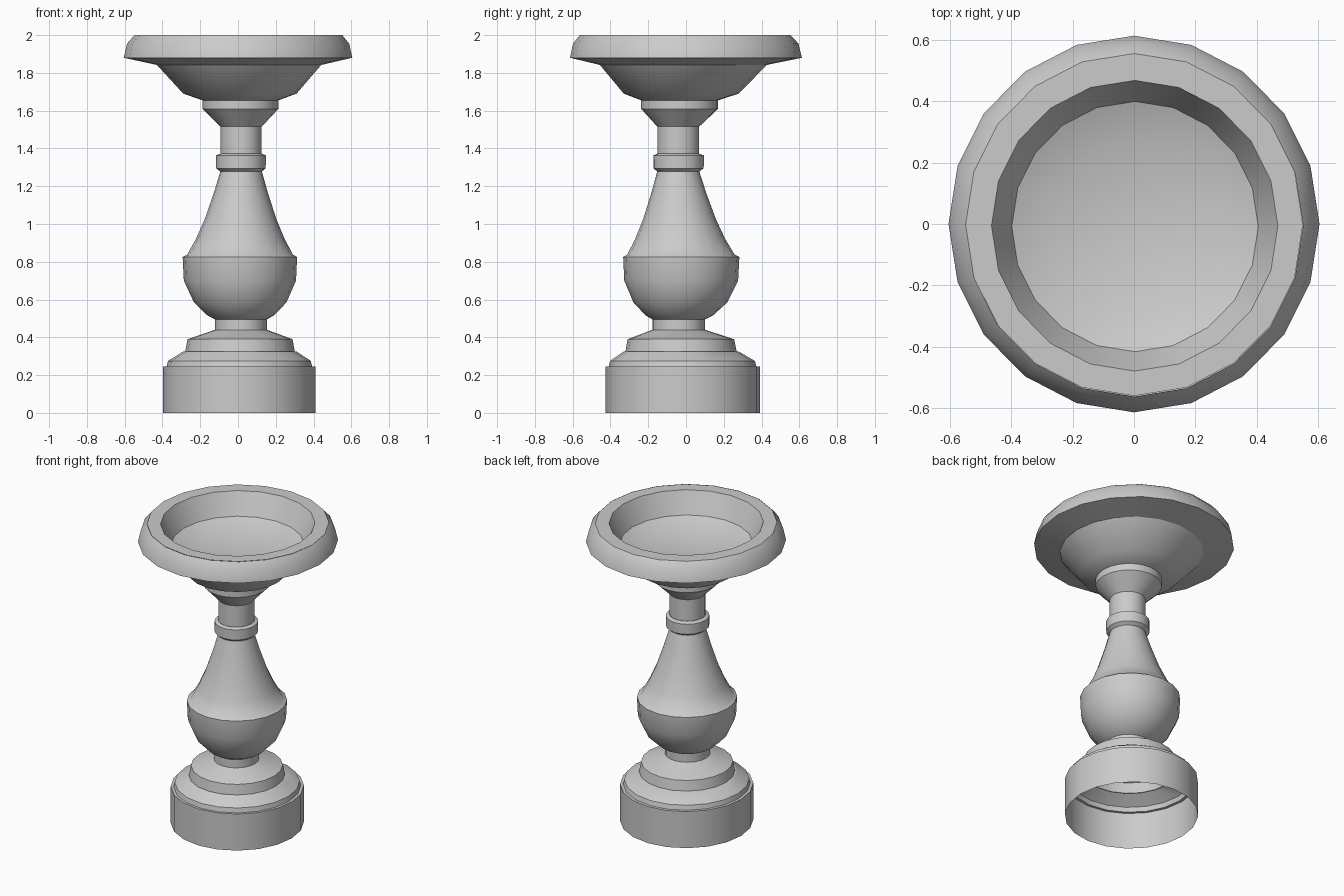
import bpy, bmesh, math

if "Cube" in bpy.data.objects:
    bpy.data.objects.remove(bpy.data.objects["Cube"])

SIDES = 20
RIM = 0.605          # widest radius
Y_STRETCH = 1.015    # rings are slightly deeper than wide


def lathe(name, profile, drift=1.0, cap_z=None, flip=False):
    """Revolve (radius, z) points; narrower rings drift slightly off the axis."""
    bm = bmesh.new()

    def centre(r):
        k = drift * (1 - r / RIM)
        return 0.02 * k, -0.05 * k

    rings = []
    for r, z in profile:
        cx, cy = centre(r)
        ring = []
        for i in range(SIDES):
            a = 2 * math.pi * i / SIDES
            ring.append(bm.verts.new((cx + r * math.cos(a),
                                      cy + r * Y_STRETCH * math.sin(a), z)))
        rings.append(ring)
    for low, high in zip(rings, rings[1:]):
        for i in range(SIDES):
            j = (i + 1) % SIDES
            bm.faces.new((low[i], low[j], high[j], high[i]))
    if cap_z is not None:
        cx, cy = centre(profile[-1][0])
        tip = bm.verts.new((cx, cy, cap_z))
        for i in range(SIDES):
            bm.faces.new((rings[-1][i], rings[-1][(i + 1) % SIDES], tip))
    mesh = bpy.data.meshes.new(name)
    bm.to_mesh(mesh)
    bm.free()
    obj = bpy.data.objects.new(name, mesh)
    bpy.context.collection.objects.link(obj)
    bpy.ops.object.select_all(action='DESELECT')
    obj.select_set(True)
    bpy.context.view_layer.objects.active = obj
    bpy.ops.object.shade_smooth_by_angle(angle=math.radians(32))
    return obj


# hollow drum and stepped foot, open underneath
lathe("base", [(0.403, 0), (0.403, 0.245), (0.385, 0.245), (0.378, 0.275),
               (0.30, 0.325), (0.29, 0.325), (0.278, 0.39), (0.137, 0.44)])

# short neck, round bulb and tapering body
lathe("baluster", [(0.137, 0.44), (0.137, 0.495), (0.175, 0.515), (0.245, 0.585),
                   (0.297, 0.70), (0.303, 0.825), (0.28, 0.838), (0.235, 0.92),
                   (0.19, 1.025), (0.143, 1.165), (0.11, 1.278)])

# ring collar
lathe("collar", [(0.11, 1.278), (0.131, 1.295), (0.132, 1.363), (0.11, 1.372)])

# upper neck flaring to the plate under the bowl
lathe("neck", [(0.109, 1.372), (0.109, 1.515), (0.201, 1.61), (0.201, 1.655)])

# bowl underside and rim
lathe("bowl", [(0.201, 1.655), (0.30, 1.69), (0.435, 1.842), (0.605, 1.88),
               (0.588, 1.955), (0.55, 2.0)])

# top of the rim and the shallow basin inside
lathe("basin", [(0.55, 2.0), (0.467, 2.0), (0.402, 1.86), (0.28, 1.81)],
      drift=0.5, cap_z=1.80)
